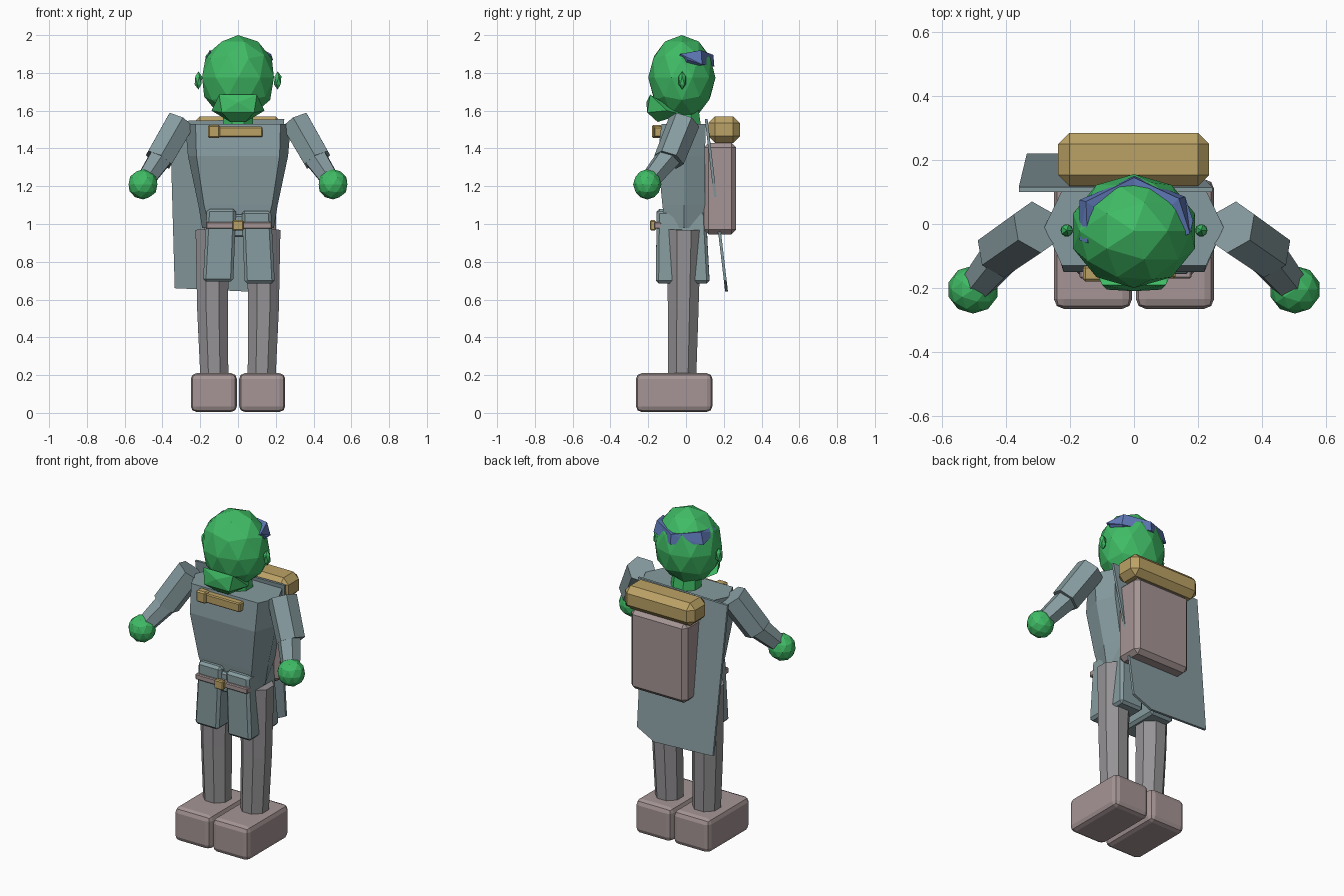
import bpy, bmesh, math
from mathutils import Vector

if "Cube" in bpy.data.objects:
    bpy.data.objects.remove(bpy.data.objects["Cube"])


def mat(name, r, g, b):
    m = bpy.data.materials.new(name)
    m.diffuse_color = (r, g, b, 1)
    m.use_nodes = True
    m.node_tree.nodes["Principled BSDF"].inputs["Base Color"].default_value = m.diffuse_color
    return m


SKIN = mat("skin", 0.05, 0.5, 0.13)
HAIR = mat("hair", 0.12, 0.2, 0.5)
CLOTH = mat("cloth", 0.24, 0.33, 0.35)
LEGS = mat("trousers", 0.3, 0.29, 0.3)
LEATHER = mat("leather", 0.38, 0.3, 0.3)
TAN = mat("tan", 0.5, 0.36, 0.13)


def finish(name, bm, material, bevel=0, segments=1):
    bmesh.ops.recalc_face_normals(bm, faces=bm.faces)
    me = bpy.data.meshes.new(name)
    bm.to_mesh(me)
    bm.free()
    ob = bpy.data.objects.new(name, me)
    bpy.context.collection.objects.link(ob)
    me.materials.append(material)
    if bevel:
        mod = ob.modifiers.new("bevel", 'BEVEL')
        mod.width, mod.segments = bevel, segments
    return ob


def loft(name, rings, material, bevel=0, segments=1):
    """Skin a list of equal-length point rings and cap both ends."""
    bm = bmesh.new()
    vs = [[bm.verts.new(p) for p in ring] for ring in rings]
    n = len(rings[0])
    for a, b in zip(vs, vs[1:]):
        for i in range(n):
            j = (i + 1) % n
            bm.faces.new((a[i], a[j], b[j], b[i]))
    bm.faces.new(vs[0][::-1])
    bm.faces.new(vs[-1])
    return finish(name, bm, material, bevel, segments)


def rect(x0, x1, y0, y1, z):
    return [(x0, y0, z), (x1, y0, z), (x1, y1, z), (x0, y1, z)]


def box(name, x, y, z, material, bevel=0.01, segments=1):
    return loft(name, [rect(*x, *y, z[0]), rect(*x, *y, z[1])], material, bevel, segments)


def limb(name, stations, material, sides=6, ref=(0, 1, 0)):
    """Faceted tube through (point, radius) stations with flat ends."""
    d = (Vector(stations[-1][0]) - Vector(stations[0][0])).normalized()
    u = d.cross(Vector(ref)).normalized()
    v = d.cross(u)
    ang = [2 * math.pi * (i + 0.5) / sides for i in range(sides)]
    return loft(name, [[Vector(c) + r * (math.cos(a) * u + math.sin(a) * v) for a in ang]
                       for c, r in stations], material)


def ball(name, c, r, material, sub=2):
    bm = bmesh.new()
    bmesh.ops.create_icosphere(bm, subdivisions=sub, radius=1)
    for v in bm.verts:
        v.co = Vector(c) + Vector(a * b for a, b in zip(v.co, r))
    return finish(name, bm, material)


# Head, chin, neck
ball("head", (0, -0.022, 1.775), (0.2, 0.178, 0.225), SKIN)
bm = bmesh.new()
for s in (-1, 1):
    for p in [(0.1, -0.19, 1.685), (0.14, -0.1, 1.6), (0.085, -0.205, 1.59),
              (0.09, -0.02, 1.58), (0.04, -0.15, 1.54)]:
        bm.verts.new((s * p[0], p[1], p[2]))
bm.verts.new((0, -0.21, 1.645))
bmesh.ops.convex_hull(bm, input=bm.verts)
finish("chin", bm, SKIN)
limb("neck", [((0, 0, 1.49), 0.09), ((0, -0.01, 1.62), 0.08)], SKIN, 8)

# Hair band around the back of the head
upper = [(-0.145, -0.06, 1.91), (-0.15, 0.07, 1.92), (0, 0.145, 1.895),
         (0.14, 0.08, 1.92), (0.175, -0.03, 1.9)]
lower = [(-0.17, -0.05, 1.88), (-0.17, 0.075, 1.85), (0, 0.15, 1.835),
         (0.16, 0.085, 1.845), (0.185, 0.01, 1.87)]
bm = bmesh.new()
a = [bm.verts.new(p) for p in upper]
b = [bm.verts.new(p) for p in lower]
for i in range(4):
    bm.faces.new((a[i], a[i + 1], b[i]))
    bm.faces.new((a[i + 1], b[i + 1], b[i]))
hair = finish("hair", bm, HAIR)
sol = hair.modifiers.new("thickness", 'SOLIDIFY')
sol.thickness, sol.offset = 0.03, -1


# Torso
def torso_ring(w, wm, f, k, z):
    return [(-w, f, z), (w, f, z), (wm, -0.01, z), (w, k, z), (-w, k, z), (-wm, -0.01, z)]


loft("torso", [torso_ring(0.15, 0.19, -0.11, 0.09, 0.98),
               torso_ring(0.18, 0.21, -0.125, 0.1, 1.1),
               torso_ring(0.22, 0.265, -0.15, 0.1, 1.36),
               torso_ring(0.225, 0.28, -0.13, 0.105, 1.53)], CLOTH)

# Mirrored parts: ears, arms, hands, legs, shorts, boots
for s, side in ((-1, "right"), (1, "left")):
    ball(f"{side}_ear", (s * 0.21, -0.02, 1.76), (0.022, 0.022, 0.048), SKIN, 1)
    limb(f"{side}_upper_arm", [((s * 0.305, -0.01, 1.54), 0.085),
                               ((s * 0.42, -0.09, 1.34), 0.082)], CLOTH)
    limb(f"{side}_forearm", [((s * 0.39, -0.07, 1.38), 0.072),
                             ((s * 0.485, -0.185, 1.24), 0.055)], CLOTH)
    ball(f"{side}_hand", (s * 0.503, -0.205, 1.21), (0.08, 0.075, 0.08), SKIN)
    limb(f"{side}_leg", [((s * 0.125, -0.02, 0.18), 0.08), ((s * 0.135, -0.015, 0.55), 0.088),
                         ((s * 0.135, -0.01, 0.97), 0.097)], LEGS, 8)
    dx, dz = (0.01, -0.01) if s > 0 else (0, 0)
    x = [s * (v + dx) for v in (0.01, 0.165, 0.025, 0.185)]
    loft(f"{side}_shorts", [rect(x[2], x[3], -0.16, 0.125, 0.695 + dz),
                            rect(x[0], x[1], -0.155, 0.105, 1.08 + dz)], CLOTH, 0.015)
    box(f"{side}_boot", sorted((s * 0.006, s * 0.25)), (-0.265, 0.14), (0.005, 0.21),
        LEATHER, 0.03, 2)
box("hips", (-0.1, 0.1), (-0.14, 0.09), (0.93, 1.05), CLOTH)

# Belt, buckle, chest strap
box("belt", (-0.17, 0.18), (-0.17, -0.13), (0.975, 1.01), LEATHER, 0.005)
box("buckle", (-0.03, 0.03), (-0.19, -0.16), (0.965, 1.02), TAN, 0.006)
box("chest_strap", (-0.11, 0.13), (-0.17, -0.12), (1.46, 1.515), TAN, 0.006)
box("strap_clasp", (-0.16, -0.095), (-0.18, -0.13), (1.455, 1.525), TAN, 0.008)

# Cape: slanted thin sheet
outline = [(-0.36, 1.545), (0.245, 1.555), (0.19, 1.05), (0.18, 0.7), (0.06, 0.642), (-0.335, 0.66)]
loft("cape", [[(x, 0.1 + t + (1.55 - z) * 0.118, z) for x, z in outline] for t in (0, 0.015)], CLOTH)

# Backpack and bedroll
box("backpack", (-0.18, 0.2), (0.095, 0.265), (0.945, 1.43), LEATHER, 0.025)
box("bedroll", (-0.237, 0.235), (0.118, 0.285), (1.43, 1.57), TAN, 0.035)
